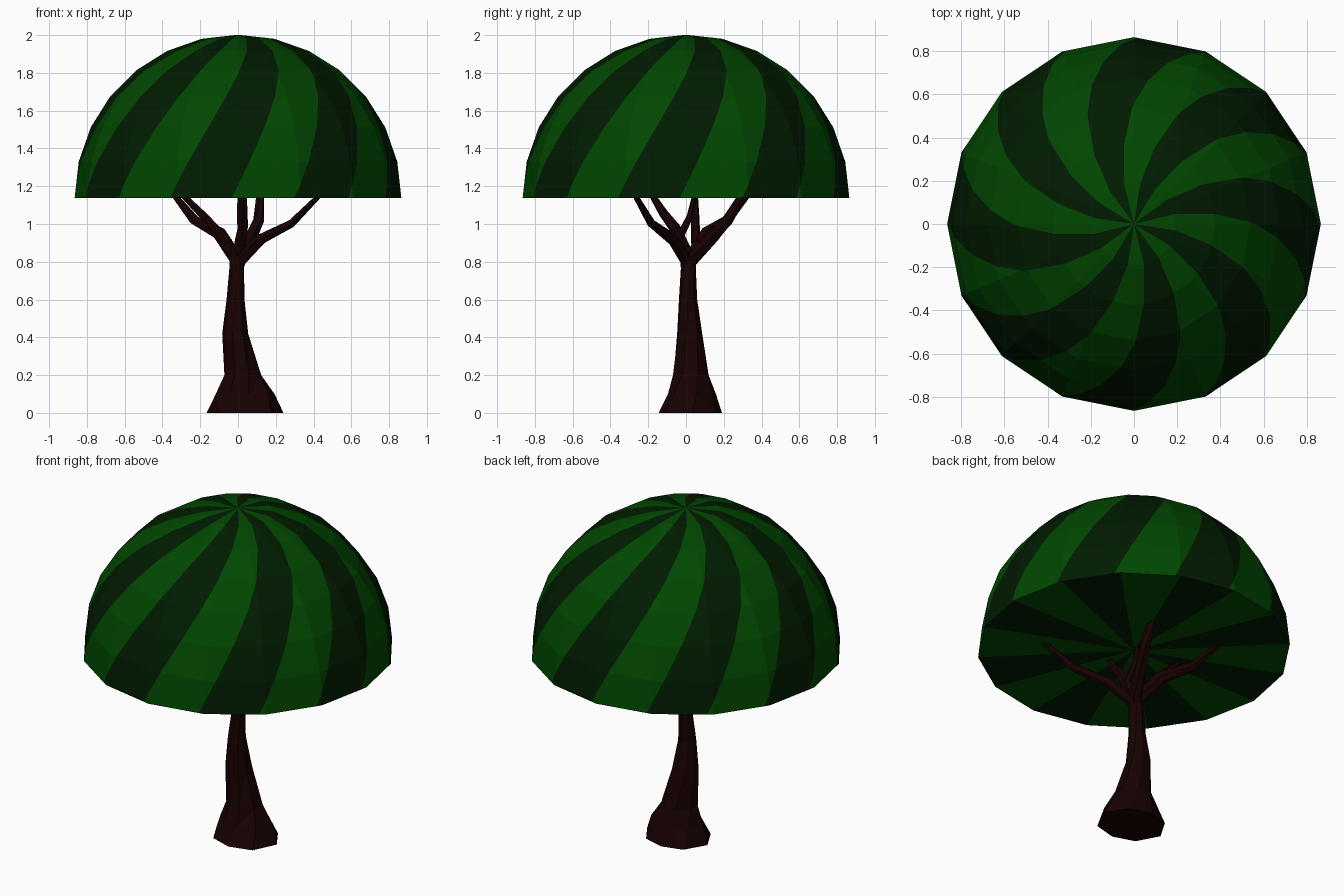
import bpy, bmesh, math, random
from mathutils import Vector, Quaternion

random.seed(4)
cube = bpy.data.objects.get("Cube")
if cube:
    bpy.data.objects.remove(cube)


def material(name, rgb):
    mat = bpy.data.materials.new(name)
    mat.use_nodes = True
    mat.diffuse_color = (*rgb, 1)
    mat.node_tree.nodes["Principled BSDF"].inputs["Base Color"].default_value = (*rgb, 1)
    return mat


LIGHT = material("leaf green", (0.0002, 0.063, 0.0002))
DARK = material("dark leaf green", (0.0002, 0.011, 0.0002))
BARK = material("dark bark", (0.009, 0.0003, 0.0003))


def finish(name, bm, mats):
    bmesh.ops.remove_doubles(bm, verts=bm.verts, dist=0.0005)
    bmesh.ops.recalc_face_normals(bm, faces=bm.faces)
    mesh = bpy.data.meshes.new(name)
    bm.to_mesh(mesh)
    bm.free()
    for mat in mats:
        mesh.materials.append(mat)
    obj = bpy.data.objects.new(name, mesh)
    bpy.context.collection.objects.link(obj)
    return obj


# Canopy: faceted half sphere, its faces cut along the spiral stripes
SEGMENTS, RINGS, RADIUS, RIM = 16, 7, 0.865, 1.137
TWIST, SHIFT = 2 / RINGS, -0.1  # stripe drift per row and its start, in segments


def ring_point(row, seg):
    lat = math.pi / 2 * row / RINGS
    az = math.tau * seg / SEGMENTS - math.pi / 2
    r = RADIUS * math.cos(lat)
    return Vector((r * math.cos(az), r * math.sin(az), RIM + RADIUS * math.sin(lat)))


def facet_point(row, seg, u):
    """Point on the flat facet; row may be fractional, u runs across it."""
    low = math.floor(row)
    a, b = [ring_point(low, s).lerp(ring_point(low + 1, s), row - low) for s in (seg, seg + 1)]
    return a.lerp(b, u)


bm = bmesh.new()


def add_face(points, stripe):
    distinct = []
    for p in points:
        if all((p - q).length > 0.0005 for q in distinct):
            distinct.append(p)
    if len(distinct) > 2:
        face = bm.faces.new([bm.verts.new(p) for p in distinct])
        face.material_index = stripe % 2


# Extra cuts where a stripe edge crosses from one facet to the next
levels = sorted([*range(RINGS + 1), -SHIFT / TWIST, (1 - SHIFT) / TWIST])
for low, high in zip(levels, levels[1:]):
    turns = math.floor(SHIFT + TWIST * (low + high) / 2)
    f0, f1 = SHIFT + TWIST * low - turns, SHIFT + TWIST * high - turns
    for seg in range(SEGMENTS):
        for u0, u1, v0, v1, stripe in ((0, f0, 0, f1, seg - 1), (f0, 1, f1, 1, seg)):
            add_face([facet_point(low, seg, u0), facet_point(low, seg, u1),
                      facet_point(high, seg, v1), facet_point(high, seg, v0)],
                     stripe - turns)
# Flat underside, each stripe running on to the centre
for seg in range(SEGMENTS):
    add_face([Vector((0, 0, RIM)), ring_point(0, seg + 1), ring_point(0, seg)], seg)
finish("canopy", bm, [LIGHT, DARK])


# Faceted bark tube through (x, y, z, radius) points
def tube(name, path, sides, jitter, level_rings=False, lobes=()):
    bm = bmesh.new()
    rings = []
    for i, (x, y, z, r) in enumerate(path):
        before, after = path[max(i - 1, 0)], path[min(i + 1, len(path) - 1)]
        tangent = Vector(after[:3]) - Vector(before[:3])
        turn = Quaternion() if level_rings else tangent.to_track_quat('Z', 'Y')
        lobe = lobes[i] if i < len(lobes) else 0
        ring = []
        for s in range(sides):
            a = math.tau * s / sides + 0.18 * i
            rr = r * (1 + lobe * math.cos(2 * a) + random.uniform(-jitter, jitter))
            offset = Vector((rr * math.cos(a), rr * math.sin(a), 0))
            ring.append(bm.verts.new(Vector((x, y, z)) + turn @ offset))
        rings.append(ring)
    for low, high in zip(rings, rings[1:]):
        for s in range(sides):
            t = (s + 1) % sides
            bm.faces.new((low[s], low[t], high[t], high[s]))
    bm.faces.new(rings[0][::-1])
    bm.faces.new(rings[-1])
    bmesh.ops.triangulate(bm, faces=[f for f in bm.faces if len(f.verts) == 4])
    finish(name, bm, [BARK])


# Trunk with flared root
tube("trunk", [(0.035, 0.03, 0, 0.188), (0.032, 0.028, 0.1, 0.145), (0.022, 0.025, 0.2, 0.1),
               (-0.012, 0.02, 0.42, 0.072), (-0.015, 0.01, 0.6, 0.047),
               (-0.006, 0.012, 0.76, 0.041), (0, 0.01, 0.88, 0.042)],
     8, 0.07, True, (0.13, 0.1, 0.04))

# Branches spreading up to the canopy
branches = {
    "back_right_branch": [(0, 0.01, 0.8, 0.035), (-0.1, 0.11, 0.95, 0.036),
                          (-0.23, 0.22, 1.02, 0.028), (-0.35, 0.34, 1.17, 0.015)],
    "back_right_fork": [(-0.05, 0.05, 0.9, 0.026), (-0.18, 0.05, 1.04, 0.022),
                        (-0.31, 0.05, 1.17, 0.014)],
    "front_left_branch": [(0, 0.01, 0.8, 0.035), (0.12, -0.07, 0.92, 0.032),
                          (0.28, -0.18, 1.0, 0.024), (0.45, -0.28, 1.17, 0.013)],
    "front_branch": [(0, 0.01, 0.83, 0.035), (0.025, -0.06, 0.98, 0.031),
                     (0.03, -0.12, 1.06, 0.024), (0.03, -0.19, 1.17, 0.015)],
    "back_branch": [(0.01, 0.02, 0.8, 0.035), (0.07, 0.14, 0.93, 0.034),
                    (0.11, 0.22, 1.02, 0.03), (0.12, 0.31, 1.17, 0.022)],
    "centre_twig": [(0.02, -0.03, 0.94, 0.022), (0.01, 0.02, 1.04, 0.018),
                    (0.01, 0.05, 1.17, 0.012)],
}
for name, path in branches.items():
    tube(name, path, 6, 0.06)
